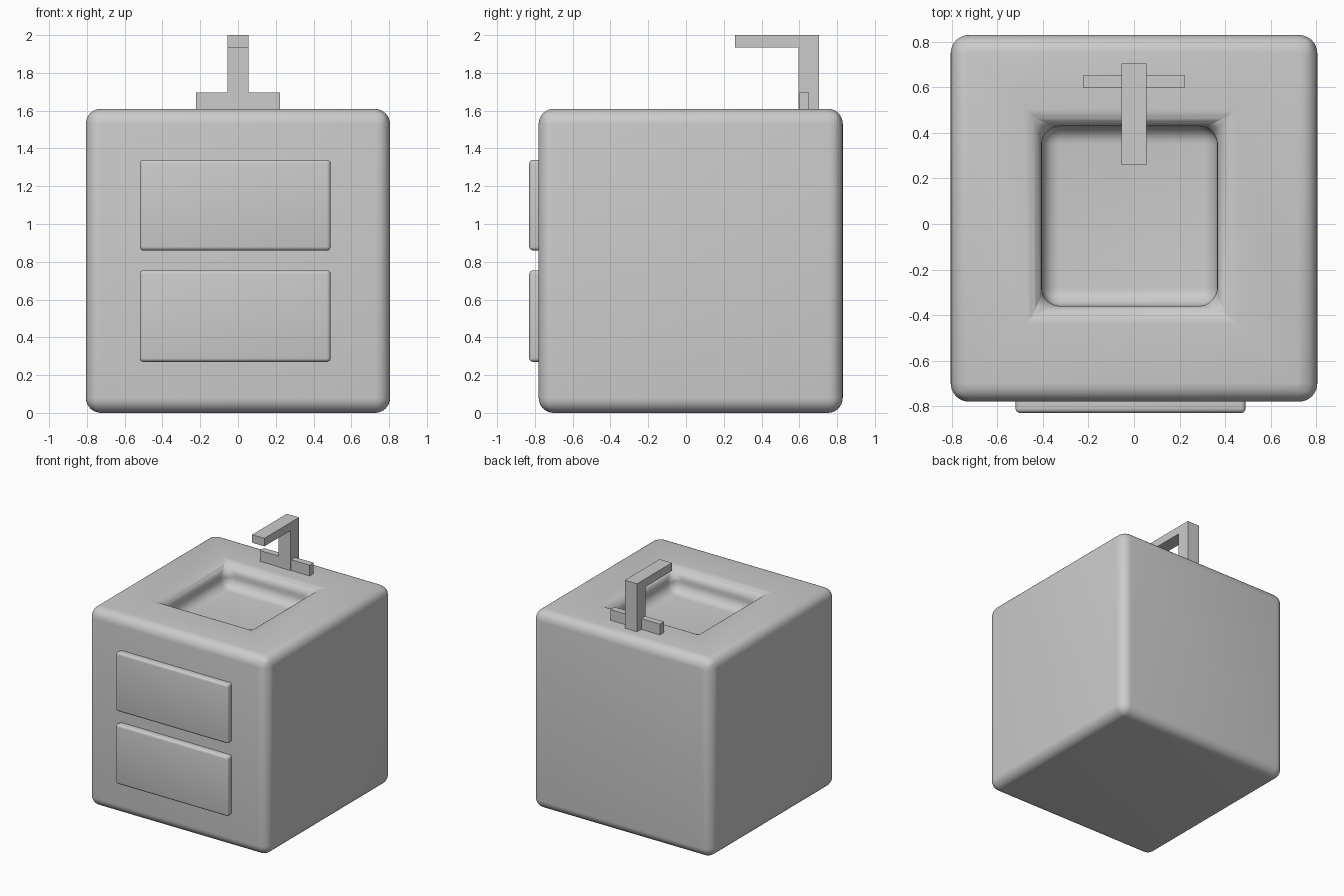
import bpy, bmesh
from mathutils import Vector

if "Cube" in bpy.data.objects:
    bpy.data.objects.remove(bpy.data.objects["Cube"])


def finish(name, bm, bevel=0, segments=1):
    bmesh.ops.recalc_face_normals(bm, faces=bm.faces)
    mesh = bpy.data.meshes.new(name)
    bm.to_mesh(mesh)
    bm.free()
    obj = bpy.data.objects.new(name, mesh)
    bpy.context.collection.objects.link(obj)
    if bevel:
        mod = obj.modifiers.new("rounded_edges", "BEVEL")
        mod.width, mod.segments = bevel, segments
        mod.limit_method = "ANGLE"
        bpy.ops.object.select_all(action="DESELECT")
        obj.select_set(True)
        bpy.context.view_layer.objects.active = obj
        bpy.ops.object.modifier_apply(modifier=mod.name)
        bpy.ops.object.shade_smooth_by_angle()
    return obj


def box_mesh(lo, hi):
    bm = bmesh.new()
    bmesh.ops.create_cube(bm, size=1)
    lo, hi = Vector(lo), Vector(hi)
    for v in bm.verts:
        v.co = (lo + hi) / 2 + v.co * (hi - lo)
    return bm


# Cabinet with a basin sunk into its top
bm = box_mesh((-0.805, -0.78, 0), (0.805, 0.83, 1.61))
top = max(bm.faces, key=lambda f: f.calc_center_median().z)
bmesh.ops.inset_region(bm, faces=[top], thickness=0.3)
cx, cy = top.calc_center_median().xy
for v in top.verts:
    v.co.x = -0.405 if v.co.x < cx else 0.365
    v.co.y = -0.36 if v.co.y < cy else 0.43
floor = bmesh.ops.extrude_discrete_faces(bm, faces=[top])["faces"][0]
bmesh.ops.translate(bm, verts=floor.verts, vec=(0, 0, -0.18))
finish("cabinet_with_basin", bm, 0.08, 8)

# Two drawer fronts
for name, z0, z1 in (("lower_drawer", 0.27, 0.755), ("upper_drawer", 0.86, 1.34)):
    finish(name, box_mesh((-0.52, -0.83, z0), (0.49, -0.74, z1)), 0.02, 4)

# Tap: L-shaped side profile extruded across its width
profile = [(0.705, 1.61), (0.705, 2.0), (0.26, 2.0), (0.26, 1.935), (0.595, 1.935), (0.595, 1.61)]
bm = bmesh.new()
face = bm.faces.new([bm.verts.new((-0.055, y, z)) for y, z in profile])
side = bmesh.ops.extrude_face_region(bm, geom=[face])["geom"]
bmesh.ops.translate(bm, verts=[g for g in side if isinstance(g, bmesh.types.BMVert)], vec=(0.11, 0, 0))
finish("tap_spout", bm)

# Tap handles
finish("tap_handles", box_mesh((-0.223, 0.6, 1.61), (0.223, 0.652, 1.697)))
